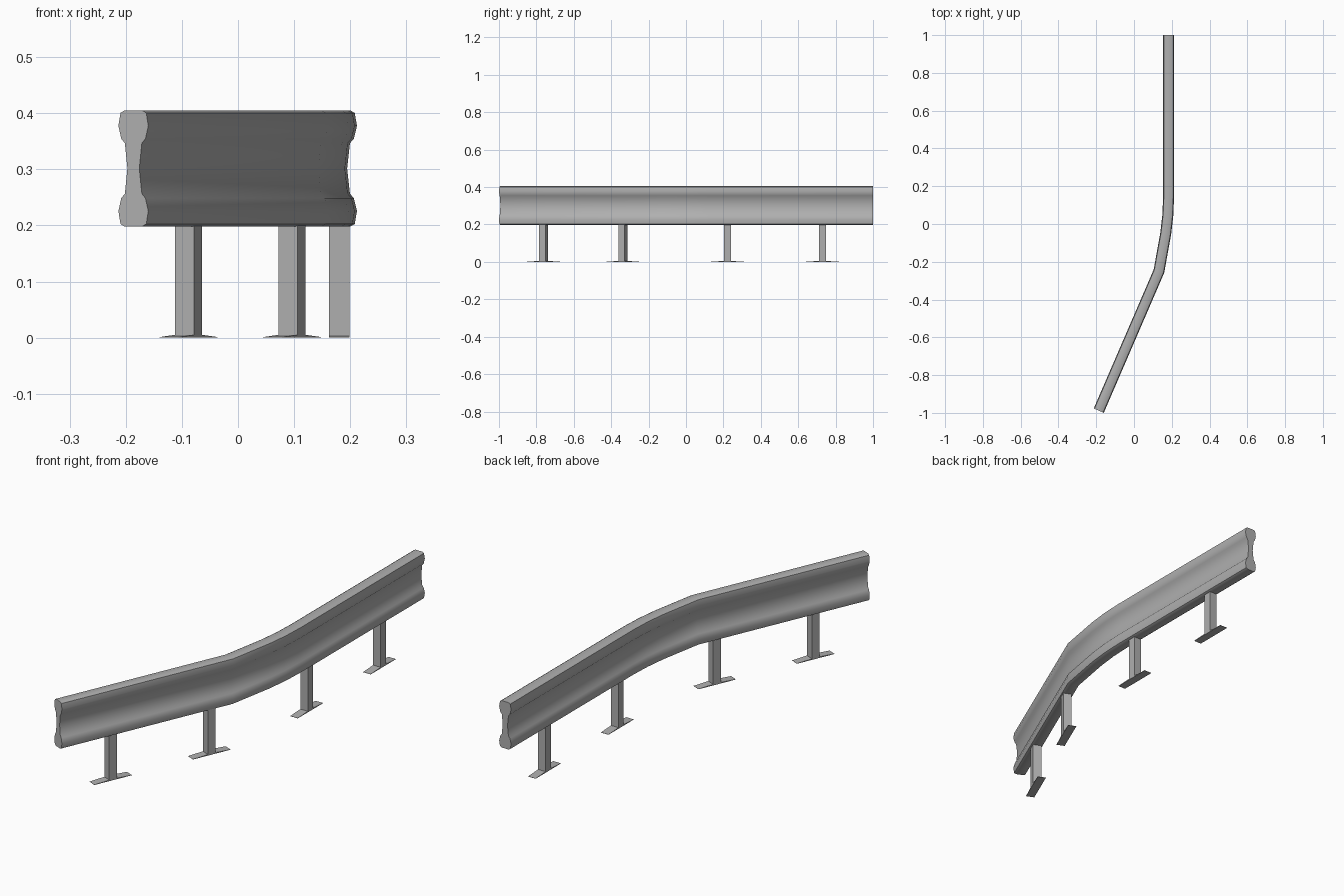
import bpy, bmesh, math
from mathutils import Vector

if "Cube" in bpy.data.objects:
    bpy.data.objects.remove(bpy.data.objects["Cube"])

grey = bpy.data.materials.new("dark_grey_steel")
grey.diffuse_color = (0.43, 0.43, 0.43, 1)
grey.use_nodes = True
grey.node_tree.nodes["Principled BSDF"].inputs["Base Color"].default_value = grey.diffuse_color


def finish(bm, name, angle=30):
    bmesh.ops.recalc_face_normals(bm, faces=bm.faces)
    me = bpy.data.meshes.new(name)
    bm.to_mesh(me)
    bm.free()
    me.materials.append(grey)
    ob = bpy.data.objects.new(name, me)
    bpy.context.collection.objects.link(ob)
    bpy.ops.object.select_all(action='DESELECT')
    bpy.context.view_layer.objects.active = ob
    ob.select_set(True)
    bpy.ops.object.shade_smooth_by_angle(angle=math.radians(angle))
    return ob


def loft(bm, rings):
    # skin closed rings of points and cap both ends
    vs = [[bm.verts.new(p) for p in r] for r in rings]
    n = len(vs[0])
    for a, b in zip(vs, vs[1:]):
        for i in range(n):
            j = (i + 1) % n
            bm.faces.new((a[i], a[j], b[j], b[i]))
    bm.faces.new(vs[0])
    bm.faces.new(vs[-1])


# Rail: double-bulged section, quarter profile (half width, height from middle)
MID = 0.3015
quarter = [(0.0115, 0.0), (0.0165, 0.045), (0.0235, 0.053),
           (0.029, 0.076), (0.025, 0.099), (0.017, 0.1035)]
right = [(w, -h) for w, h in reversed(quarter[1:])] + quarter
section = right + [(-w, h) for w, h in reversed(right)]

# Plan path of the bend, mitred at each point
path = [Vector(p) for p in [(0.183, 1.0), (0.183, 0.14), (0.179, 0.045),
                            (0.168, -0.05), (0.132, -0.25), (-0.1865, -0.988)]]
rings = []
for i, p in enumerate(path):
    d0 = (p - path[max(i - 1, 0)]) if i else path[1] - p
    d1 = (path[i + 1] - p) if i < len(path) - 1 else d0
    d0, d1 = d0.normalized(), d1.normalized()
    t = (d0 + d1).normalized()
    side = Vector((-t.y, t.x)) / t.dot(d0)
    rings.append([(p.x + side.x * w, p.y + side.y * w, MID + h) for w, h in section])
bm = bmesh.new()
loft(bm, rings)
finish(bm, "guard_rail", 46)

# Posts with tapered foot plates, turned to follow the rail
W, L = 0.0183, 0.088
foot = [(-L, 0), (-L, 0.001), (-W, 0.005), (W, 0.005), (L, 0.001), (L, 0)]
bend = -math.atan2(0.3185, 0.738)
for k, (x, y, rot) in enumerate([(-0.088, -0.762, bend), (0.0965, -0.338, bend),
                                 (0.1805, 0.221, 0), (0.1805, 0.729, 0)], 1):
    bm = bmesh.new()
    loft(bm, [[(-W, -W, z), (W, -W, z), (W, W, z), (-W, W, z)] for z in (0.002, 0.201)])
    post = finish(bm, f"post_{k}")
    bm = bmesh.new()
    loft(bm, [[(s, v, z) for v, z in foot] for s in (-W, W)])
    plate = finish(bm, f"foot_plate_{k}", 1)
    for ob in (post, plate):
        ob.location = (x, y, 0)
        ob.rotation_euler.z = rot
